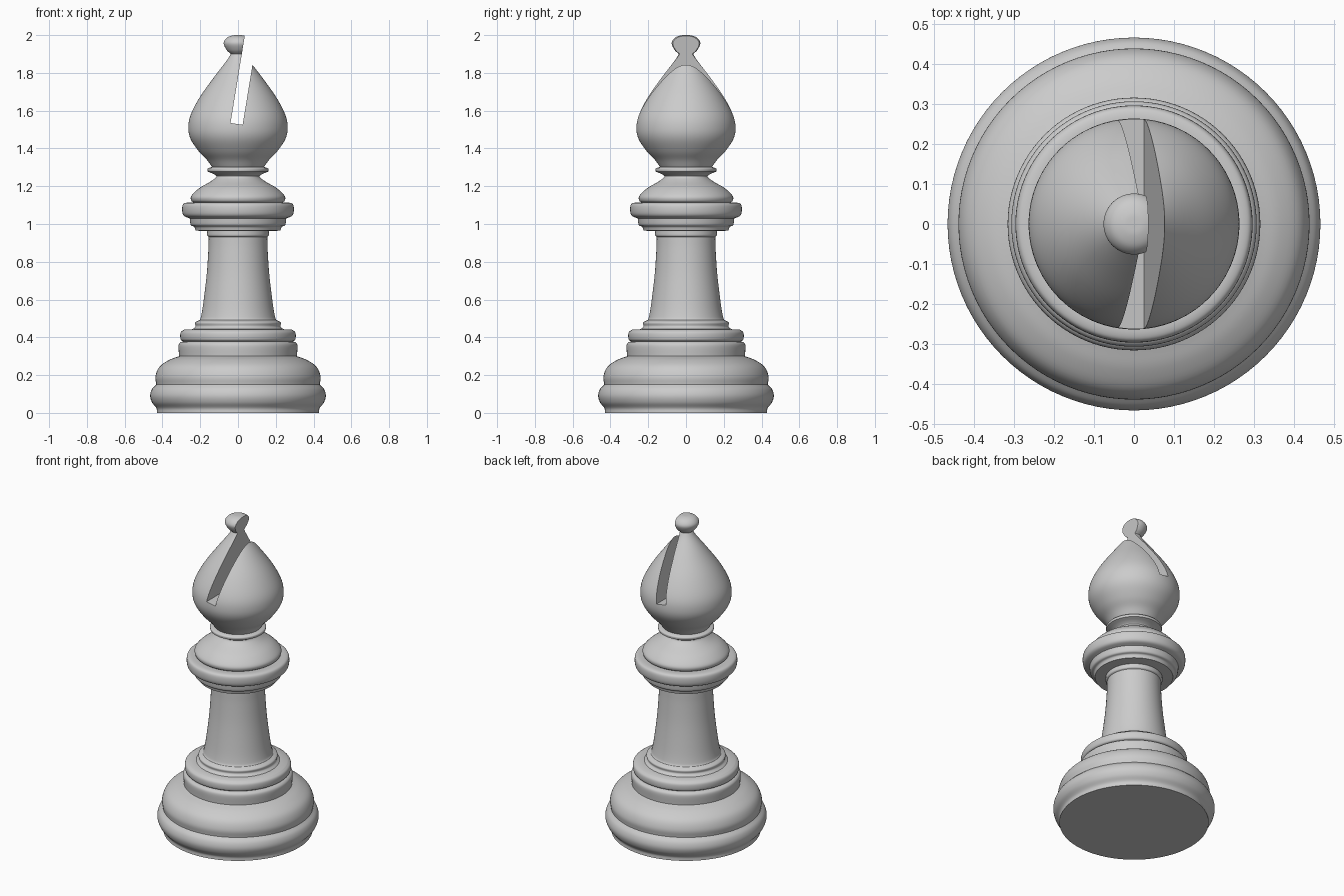
import bpy, bmesh
from math import pi, radians
from mathutils import Vector, Matrix

if "Cube" in bpy.data.objects:
    bpy.data.objects.remove(bpy.data.objects["Cube"])

SIDES = 96

# Turned profile as (radius, height) runs: smooth within a run, sharp between runs
RUNS = [
    [(0, 0), (0.43, 0)],                                                     # underside
    [(0.43, 0), (0.432, 0.025), (0.455, 0.055), (0.465, 0.09),
     (0.456, 0.125), (0.433, 0.15)],                                         # foot ring
    [(0.433, 0.15), (0.437, 0.195), (0.415, 0.245), (0.365, 0.28), (0.312, 0.3)],
    [(0.312, 0.3), (0.315, 0.355), (0.305, 0.373), (0.29, 0.378)],           # base steps
    [(0.29, 0.378), (0.304, 0.39), (0.304, 0.425), (0.285, 0.441)],
    [(0.285, 0.441), (0.24, 0.443)],
    [(0.24, 0.443), (0.225, 0.458), (0.227, 0.478), (0.203, 0.492)],
    [(0.203, 0.492), (0.196, 0.51), (0.184, 0.58), (0.166, 0.73),
     (0.157, 0.86), (0.155, 0.932)],                                         # stem
    [(0.155, 0.932), (0.163, 0.94), (0.163, 0.962)],
    [(0.163, 0.962), (0.225, 0.965)],
    [(0.225, 0.965), (0.232, 0.985), (0.25, 0.995), (0.256, 1.03)],          # collar
    [(0.256, 1.03), (0.285, 1.042), (0.295, 1.065), (0.293, 1.1),
     (0.275, 1.112), (0.235, 1.113)],
    [(0.235, 1.113), (0.248, 1.125), (0.246, 1.15), (0.205, 1.19),
     (0.145, 1.225), (0.115, 1.25), (0.13, 1.265), (0.16, 1.277)],
    [(0.16, 1.277), (0.16, 1.293), (0.138, 1.302)],                          # neck ring
    [(0.138, 1.302), (0.165, 1.34), (0.208, 1.385), (0.251, 1.45), (0.263, 1.51),
     (0.25, 1.58), (0.2, 1.675), (0.125, 1.78), (0.06, 1.865), (0.038, 1.9)],  # head
    [(0.038, 1.9), (0.06, 1.921), (0.076, 1.957), (0.06, 1.985),
     (0.03, 1.998), (0, 2.0)],                                               # finial
]


def smooth_run(points, steps=5):
    if len(points) < 3:
        return [Vector((r, 0, z)) for r, z in points]
    p = [Vector((r, 0, z)) for r, z in points]
    p = [2 * p[0] - p[1]] + p + [2 * p[-1] - p[-2]]
    out = []
    for a, b, c, d in zip(p, p[1:], p[2:], p[3:]):
        for i in range(steps):
            t = i / steps
            out.append(0.5 * (2 * b + (c - a) * t + (2 * a - 5 * b + 4 * c - d) * t * t
                              + (3 * b - a - 3 * c + d) * t ** 3))
    return out + [p[-2]]


def add_object(name, bm):
    bmesh.ops.recalc_face_normals(bm, faces=bm.faces)
    mesh = bpy.data.meshes.new(name)
    bm.to_mesh(mesh)
    bm.free()
    obj = bpy.data.objects.new(name, mesh)
    bpy.context.collection.objects.link(obj)
    return obj


# Lathe the whole piece
bm = bmesh.new()
verts = []
for run in RUNS:
    for v in smooth_run(run)[(1 if verts else 0):]:
        verts.append(bm.verts.new(v))
edges = [bm.edges.new(pair) for pair in zip(verts, verts[1:])]
bmesh.ops.spin(bm, geom=verts + edges, cent=(0, 0, 0), axis=(0, 0, 1),
               angle=2 * pi, steps=SIDES, use_merge=True)
bmesh.ops.remove_doubles(bm, verts=bm.verts, dist=0.0001)
piece = add_object("turned_bishop", bm)

# Tilted slab that cuts the slit through the head
bm = bmesh.new()
bmesh.ops.create_cube(bm, size=1, matrix=Matrix.Translation((-0.0075, 0, 1.53))
                      @ Matrix.Rotation(radians(9.3), 4, 'Y')
                      @ Matrix.Translation((0, 0, 0.3))
                      @ Matrix.Diagonal((0.065, 0.8, 0.6, 1)))
cutter = add_object("slit_cutter", bm)
cutter.hide_render = True

cut = piece.modifiers.new("slit", 'BOOLEAN')
cut.operation = 'DIFFERENCE'
cut.solver = 'EXACT'
cut.object = cutter
bpy.context.view_layer.objects.active = piece
piece.select_set(True)
cutter.select_set(False)
bpy.ops.object.modifier_apply(modifier=cut.name)
bpy.data.objects.remove(cutter)
bpy.ops.object.shade_smooth_by_angle(angle=radians(35))
